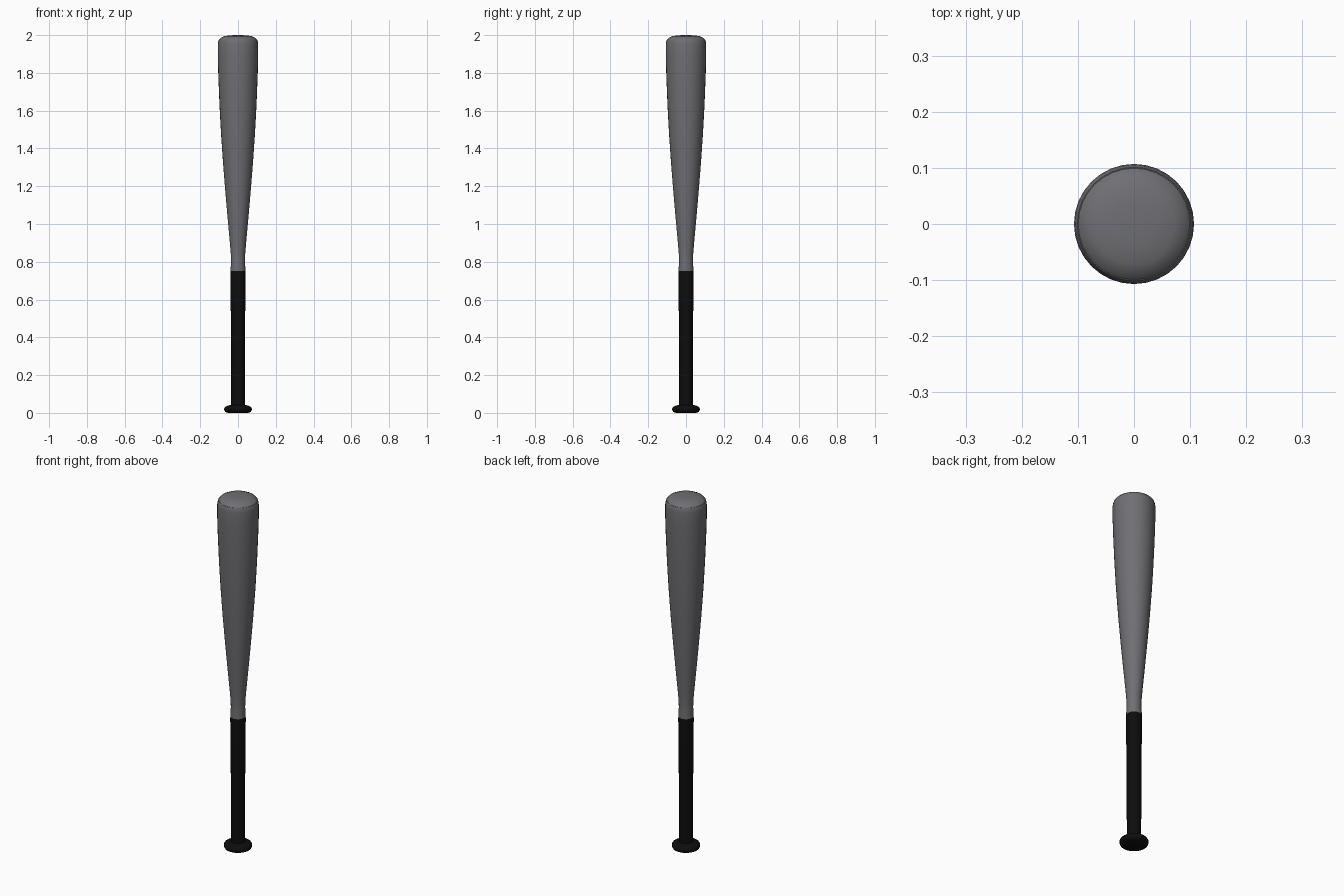
import bpy, bmesh, math

if "Cube" in bpy.data.objects:
    bpy.data.objects.remove(bpy.data.objects["Cube"])

SEGMENTS = 32


def material(name, color):
    m = bpy.data.materials.new(name)
    m.diffuse_color = (*color, 1)
    m.use_nodes = True
    m.node_tree.nodes["Principled BSDF"].inputs["Base Color"].default_value = m.diffuse_color
    return m


def lathe(name, profile, mat, angle=30):
    """Spin an (r, z) profile around z; r = 0 makes a pole."""
    bm = bmesh.new()
    rings = []
    for r, z in profile:
        n = SEGMENTS if r > 0 else 1
        rings.append([bm.verts.new((r * math.cos(2 * math.pi * i / SEGMENTS),
                                    r * math.sin(2 * math.pi * i / SEGMENTS), z))
                      for i in range(n)])
    for a, b in zip(rings, rings[1:]):
        for i in range(SEGMENTS):
            j = (i + 1) % SEGMENTS
            corners = [a[i % len(a)], a[j % len(a)], b[j % len(b)], b[i % len(b)]]
            bm.faces.new(list(dict.fromkeys(corners)))
    bmesh.ops.recalc_face_normals(bm, faces=bm.faces)
    me = bpy.data.meshes.new(name)
    bm.to_mesh(me)
    bm.free()
    me.materials.append(mat)
    ob = bpy.data.objects.new(name, me)
    bpy.context.collection.objects.link(ob)
    bpy.ops.object.select_all(action='DESELECT')
    ob.select_set(True)
    bpy.context.view_layer.objects.active = ob
    bpy.ops.object.shade_smooth_by_angle(angle=math.radians(angle))
    return ob


metal = material("grey_metal", (0.16, 0.16, 0.175))
rubber = material("black_rubber", (0.004, 0.004, 0.004))

# Barrel with its tapered neck
lathe("barrel", [(0, 0.74), (0.039, 0.74), (0.039, 0.765), (0.037, 0.80), (0.038, 0.84),
                 (0.043, 0.90), (0.054, 1.02), (0.067, 1.17), (0.079, 1.32),
                 (0.090, 1.48), (0.098, 1.63), (0.104, 1.78), (0.107, 1.88),
                 (0.107, 1.95), (0.105, 1.965), (0.101, 1.976), (0, 1.976)], metal)

# Domed end cap
lathe("end_cap", [(0.101, 1.974), (0.092, 1.985), (0.072, 1.995),
                  (0.038, 1.999), (0, 2.0)], metal)

# Wrapped grip
lathe("grip", [(0, 0.03), (0.036, 0.03), (0.037, 0.40), (0.039, 0.60),
               (0.040, 0.74), (0.039, 0.75), (0, 0.75)], rubber)

# Rounded knob
lathe("knob", [(0, 0), (0.055, 0), (0.068, 0.006), (0.073, 0.016), (0.073, 0.024),
               (0.068, 0.032), (0.055, 0.038), (0.036, 0.043), (0, 0.043)], rubber, 40)
